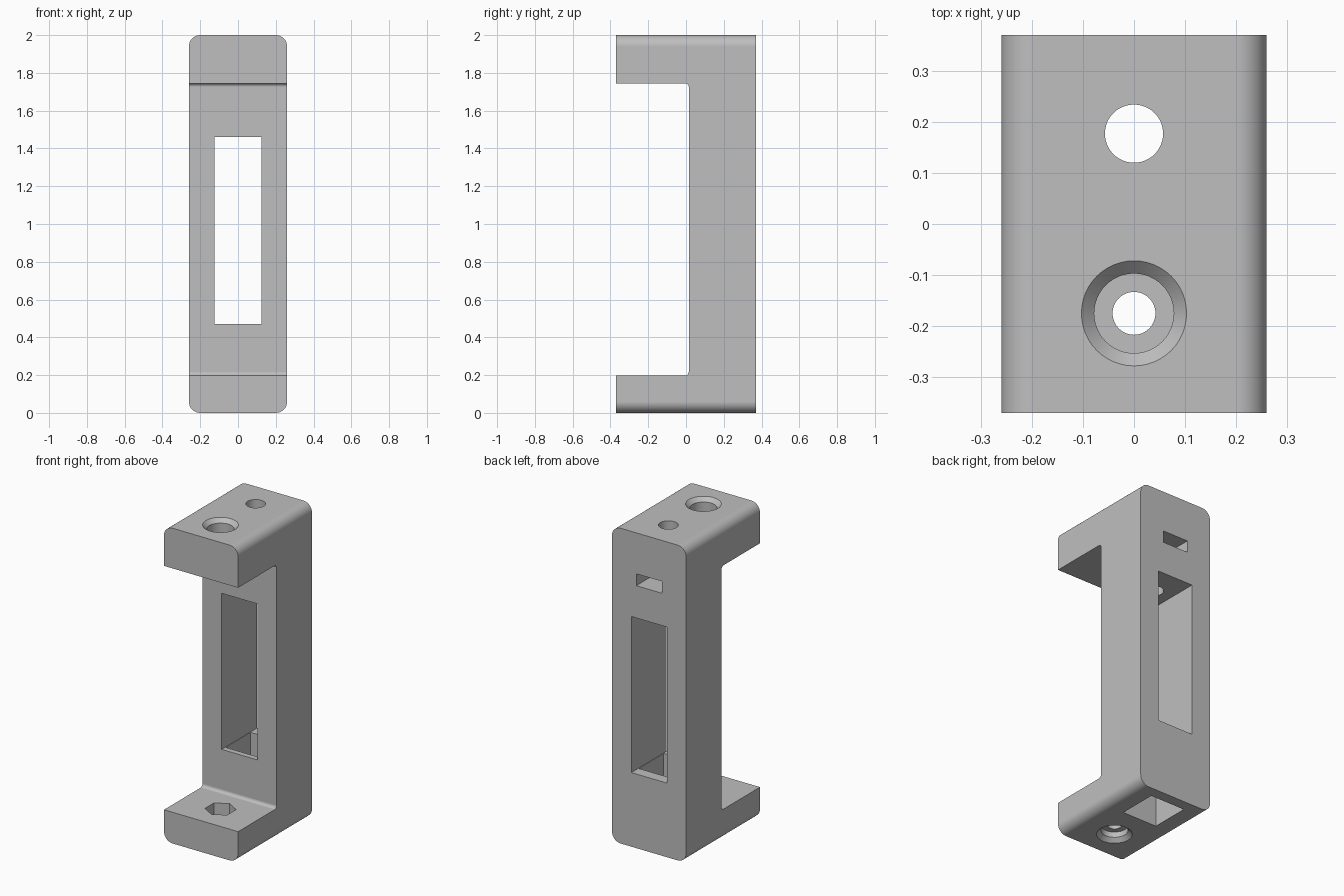
import bpy, bmesh, math
from mathutils import Matrix, Vector

old = bpy.data.objects.get("Cube")
if old:
    bpy.data.objects.remove(old, do_unlink=True)

HOLE_Y = 0.177
BOLT_Y = -0.175


def make_object(name, bm):
    mesh = bpy.data.meshes.new(name)
    bmesh.ops.recalc_face_normals(bm, faces=bm.faces)
    bm.to_mesh(mesh)
    bm.free()
    obj = bpy.data.objects.new(name, mesh)
    bpy.context.collection.objects.link(obj)
    return obj


def box(name, low, high, radius=0, segments=8, pick=None):
    """Box between two corners; edges chosen by pick are rounded."""
    bm = bmesh.new()
    bmesh.ops.create_cube(bm, size=1)
    low, high = Vector(low), Vector(high)
    for v in bm.verts:
        v.co = (low + high) / 2 + v.co * (high - low)
    if radius:
        edges = [e for e in bm.edges if pick(e)]
        bmesh.ops.bevel(bm, geom=edges, offset=radius, segments=segments,
                        profile=0.5, affect='EDGES')
    return make_object(name, bm)


def cone(name, y, z0, z1, r0, r1, sides=48):
    """Upright cylinder, cone or prism from z0 to z1."""
    bm = bmesh.new()
    bmesh.ops.create_cone(bm, cap_ends=True, segments=sides, radius1=r0,
                          radius2=r1, depth=z1 - z0,
                          matrix=Matrix.Translation((0, y, (z0 + z1) / 2)))
    return make_object(name, bm)


def along(axis):
    return lambda e: abs((e.verts[0].co - e.verts[1].co).normalized()[axis]) > 0.9


def inner_corner(e):
    return along(0)(e) and all(v.co.y > 0 for v in e.verts)


# Main body, rounded along its long side edges
body = box("bracket_body", (-0.26, -0.37, 0), (0.26, 0.37, 2), 0.06, 8, along(1))

cutters = [
    # Open jaw between the two arms
    box("jaw_cutter", (-1, -1, 0.198), (1, 0.015, 1.745), 0.02, 5, inner_corner),
    # Window through the column
    box("window_cutter", (-0.125, -0.2, 0.47), (0.125, 0.6, 1.46)),
    # Pocket rising from the base into the window
    box("pocket_cutter", (-0.122, 0.05, -0.1), (0.122, 0.30, 0.6)),
    # Nut slot in the back
    box("slot_cutter", (-0.09, 0.085, 1.665), (0.09, 0.6, 1.74)),
    # Rear screw hole
    cone("screw_cutter", HOLE_Y, 1.3, 2.1, 0.057, 0.057),
    # Front hole through the upper arm with a flared mouth
    cone("upper_hole_cutter", BOLT_Y, 1.6, 2.1, 0.078, 0.078),
    cone("upper_flare_cutter", BOLT_Y, 1.975, 2.025, 0.078, 0.128),
    # Stepped hole and hexagonal nut seat in the lower arm
    cone("lower_hole_cutter", BOLT_Y, -0.1, 0.3, 0.042, 0.042),
    cone("lower_recess_cutter", BOLT_Y, -0.1, 0.06, 0.078, 0.078),
    cone("lower_flare_cutter", BOLT_Y, -0.025, 0.025, 0.128, 0.078),
    cone("nut_seat_cutter", BOLT_Y, 0.12, 0.3, 0.09, 0.09, 6),
]

# Cut every opening, then drop the cutters
bpy.ops.object.select_all(action='DESELECT')
bpy.context.view_layer.objects.active = body
body.select_set(True)
for cutter in cutters:
    cutter.hide_render = True
    mod = body.modifiers.new(cutter.name, 'BOOLEAN')
    mod.operation = 'DIFFERENCE'
    mod.solver = 'EXACT'
    mod.object = cutter
    bpy.ops.object.modifier_apply(modifier=mod.name)
    bpy.data.objects.remove(cutter, do_unlink=True)

# Grey plastic
grey = bpy.data.materials.new("grey_plastic")
grey.use_nodes = True
colour = (0.52, 0.52, 0.52, 1)
grey.diffuse_color = colour
grey.node_tree.nodes["Principled BSDF"].inputs["Base Color"].default_value = colour
body.data.materials.clear()
body.data.materials.append(grey)

# Smooth curves, crisp edges
bpy.ops.object.shade_smooth_by_angle(angle=math.radians(30))
weighted = body.modifiers.new("even_shading", 'WEIGHTED_NORMAL')
weighted.keep_sharp = True
